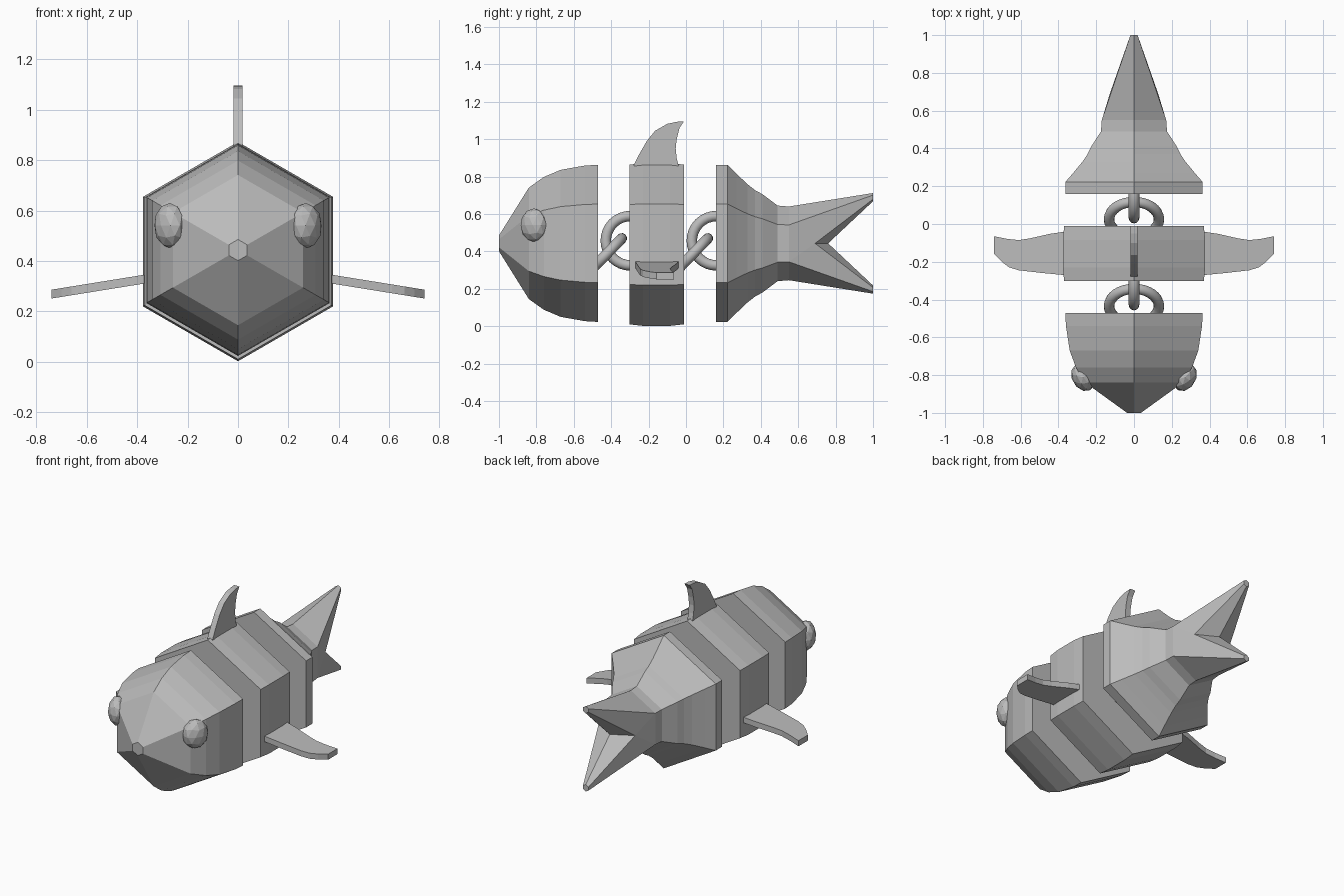
import bpy, bmesh, math
from mathutils import Vector, Matrix

if "Cube" in bpy.data.objects:
    bpy.data.objects.remove(bpy.data.objects["Cube"])

grey = bpy.data.materials.new("grey")
grey.diffuse_color = (0.5, 0.5, 0.5, 1)
grey.use_nodes = True
grey.node_tree.nodes["Principled BSDF"].inputs["Base Color"].default_value = grey.diffuse_color


def finish(name, bm):
    bmesh.ops.recalc_face_normals(bm, faces=bm.faces[:])
    mesh = bpy.data.meshes.new(name)
    bm.to_mesh(mesh)
    bm.free()
    mesh.materials.append(grey)
    ob = bpy.data.objects.new(name, mesh)
    bpy.context.collection.objects.link(ob)
    return ob


def hexagon(bm, y, r, cz):
    """Ring of six vertices, starting at the top and going round by the right."""
    return [bm.verts.new((r * math.sin(i * math.pi / 3), y, cz + r * math.cos(i * math.pi / 3)))
            for i in range(6)]


def bridge(bm, a, b):
    for i in range(6):
        j = (i + 1) % 6
        bm.faces.new((a[i], a[j], b[j], b[i]))


def loft(bm, profile, cz):
    rings = [hexagon(bm, y, r, cz) for y, r in profile]
    for a, b in zip(rings, rings[1:]):
        bridge(bm, a, b)
    bm.faces.new(rings[0])
    return rings[-1]


# Head and middle segment
def segment(name, profile, cz):
    bm = bmesh.new()
    bm.faces.new(loft(bm, profile, cz))
    return finish(name, bm)


CZ = 0.443
segment("head", [(-1, 0.042), (-0.84, 0.298), (-0.76, 0.355), (-0.67, 0.393),
                 (-0.54, 0.416), (-0.47, 0.42)], CZ)
segment("middle_segment", [(-0.302, 0.427), (-0.23, 0.435), (-0.085, 0.435), (-0.011, 0.427)], 0.437)

# Tail segment with a forked end
bm = bmesh.new()
end = loft(bm, [(0.16, 0.42), (0.222, 0.42), (0.27, 0.372), (0.33, 0.315), (0.37, 0.284),
                (0.41, 0.262), (0.49, 0.202), (0.55, 0.197)], CZ)
notch_r = bm.verts.new((0.128, 0.69, CZ))
notch_l = bm.verts.new((-0.128, 0.69, CZ))
notch_mid = bm.verts.new((0, 0.76, CZ))
bm.faces.new((end[1], end[2], notch_r))
bm.faces.new((end[4], end[5], notch_l))
upper = [end[0], end[1], notch_r, notch_mid, notch_l, end[5]]
lower = [notch_mid, notch_r, end[2], end[3], end[4], notch_l]
for base, dz in ((upper, 0.247), (lower, -0.247)):
    tip = hexagon(bm, 1.0, 0.022, CZ + dz)
    bridge(bm, base, tip)
    bm.faces.new(tip)
finish("tail", bm)


# Fins: extruded outlines
def plate(name, outline, thickness):
    bm = bmesh.new()
    half = Vector(thickness) / 2
    a = [bm.verts.new(Vector(p) - half) for p in outline]
    b = [bm.verts.new(Vector(p) + half) for p in outline]
    bm.faces.new(a)
    bm.faces.new(b)
    n = len(a)
    for i in range(n):
        bm.faces.new((a[i], a[(i + 1) % n], b[(i + 1) % n], b[i]))
    return finish(name, bm)


dorsal = [(-0.28, 0.84), (-0.278, 0.865), (-0.25, 0.92), (-0.21, 0.99), (-0.165, 1.045),
          (-0.10, 1.082), (-0.05, 1.093), (-0.011, 1.095), (-0.035, 1.06), (-0.05, 1.0),
          (-0.055, 0.95), (-0.05, 0.9), (-0.04, 0.86), (-0.04, 0.84)]
plate("dorsal_fin", [(0, y, z) for y, z in dorsal], (0.036, 0, 0))

side = [(0.35, -0.038), (0.45, -0.053), (0.55, -0.076), (0.61, -0.085), (0.67, -0.079),
        (0.74, -0.065), (0.74, -0.158), (0.70, -0.2), (0.66, -0.23), (0.61, -0.245),
        (0.48, -0.26), (0.35, -0.272)]
for s, label in ((1, "right"), (-1, "left")):
    plate(label + "_fin", [(s * x, y, 0.328 - 0.161 * (x - 0.37)) for x, y in side], (0, 0, 0.035))

    # Eyes, flattened against the side of the head
    bm = bmesh.new()
    bmesh.ops.create_icosphere(bm, subdivisions=2, radius=1)
    bm.transform(Matrix.Translation((s * 0.27, -0.812, 0.54))
                 @ Matrix.Rotation(-s * math.radians(30), 4, 'Z')
                 @ Matrix.Diagonal((0.058, 0.078, 0.09, 1)))
    finish(label + "_eye", bm)


# Chain links: upright and slanted rings between the segments
def link(name, y, z, rotation):
    bpy.ops.mesh.primitive_torus_add(location=(0, y, z), rotation=rotation, major_segments=32,
                                     minor_segments=12, major_radius=0.132, minor_radius=0.028)
    ob = bpy.context.object
    ob.name = name
    ob.data.materials.append(grey)
    bpy.ops.object.shade_smooth()


for dy, label in ((0, "front"), (0.46, "rear")):
    link(label + "_upright_link", -0.297 + dy, 0.457, (0, math.pi / 2, 0))
    link(label + "_slanted_link", -0.435 + dy, 0.375, (math.radians(46), 0, 0))
